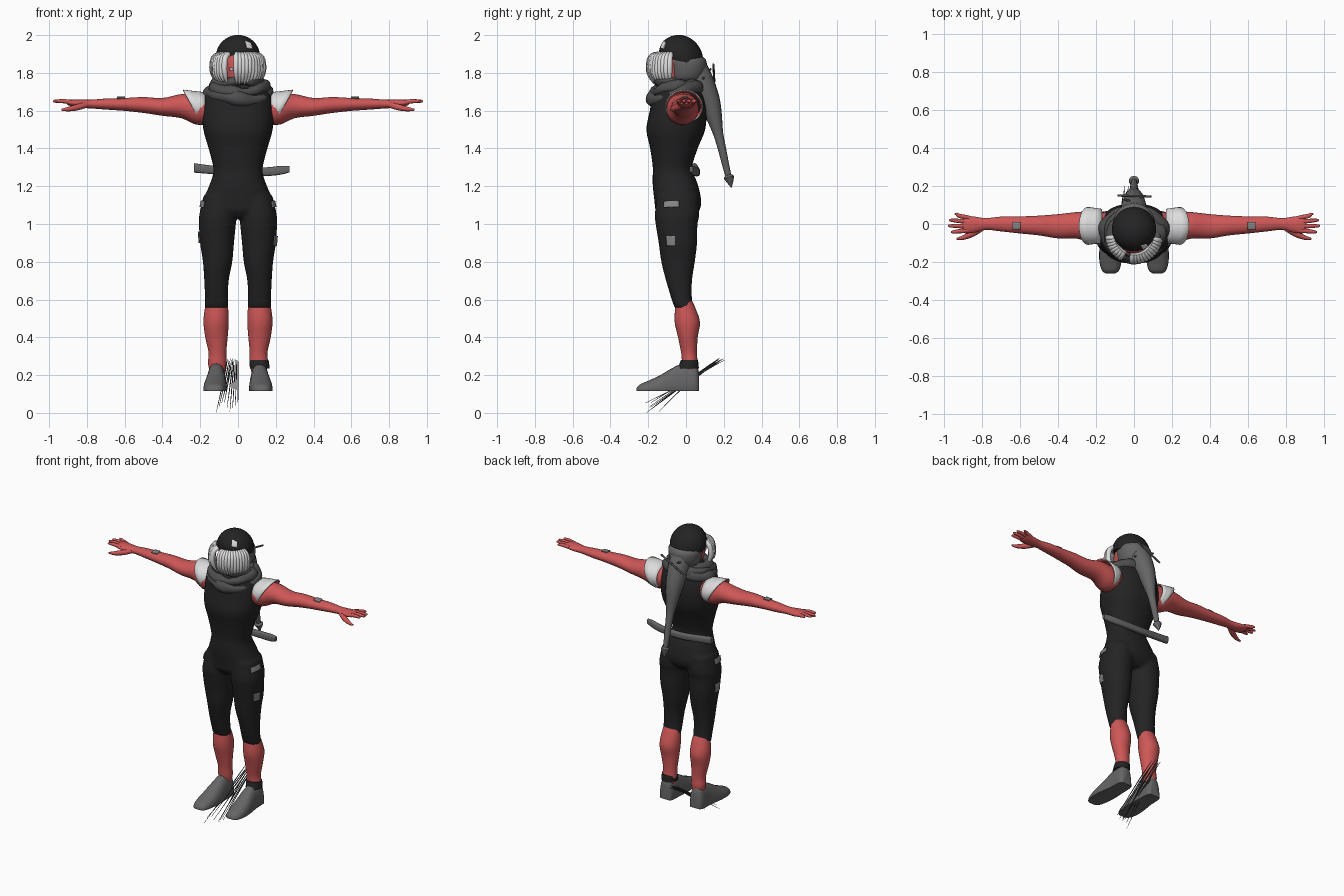
import bpy, bmesh, math, random
from mathutils import Vector

if "Cube" in bpy.data.objects:
    bpy.data.objects.remove(bpy.data.objects["Cube"])

random.seed(4)
TAU = 2 * math.pi


def material(name, r, g, b):
    m = bpy.data.materials.new(name)
    m.diffuse_color = (r, g, b, 1)
    m.use_nodes = True
    m.node_tree.nodes["Principled BSDF"].inputs["Base Color"].default_value = m.diffuse_color
    return m


BLACK = material("black cloth", 0.017, 0.017, 0.017)
RED = material("red skin", 0.62, 0.095, 0.095)
DARK = material("dark grey scarf", 0.075, 0.075, 0.075)
GREY = material("grey leather", 0.13, 0.13, 0.13)
MID = material("mid grey patch", 0.24, 0.24, 0.24)
WHITE = material("white", 0.72, 0.72, 0.72)


def finish(name, bm, mat, mirror=False, angle=50):
    bmesh.ops.recalc_face_normals(bm, faces=bm.faces)
    me = bpy.data.meshes.new(name)
    bm.to_mesh(me)
    bm.free()
    me.materials.append(mat)
    me.shade_smooth()
    me.set_sharp_from_angle(angle=math.radians(angle))
    ob = bpy.data.objects.new(name, me)
    bpy.context.collection.objects.link(ob)
    if mirror:
        ob.modifiers.new("mirror", "MIRROR")
    return ob


def skin(bm, rings, wrap=False, cap=True):
    """Join closed rings of points into a surface."""
    vs = [[bm.verts.new(p) for p in r] for r in rings]
    n, m = len(vs), len(vs[0])
    for i in range(n if wrap else n - 1):
        a, b = vs[i], vs[(i + 1) % n]
        for j in range(m):
            k = (j + 1) % m
            bm.faces.new((a[j], a[k], b[k], b[j]))
    if cap and not wrap:
        bm.faces.new(vs[0])
        bm.faces.new(vs[-1])


def densify(pts, k):
    """Catmull-Rom interpolation of tuples."""
    out = []
    for i in range(len(pts) - 1):
        p = [pts[max(i - 1, 0)], pts[i], pts[i + 1], pts[min(i + 2, len(pts) - 1)]]
        for s in range(k):
            t = s / k
            out.append([b + 0.5 * t * (c - a + t * (2 * a - 5 * b + 4 * c - d + t * (3 * (b - c) + d - a)))
                        for a, b, c, d in zip(*p)])
    return out + [list(pts[-1])]


def loft(bm, secs, axis="z", p=2.0, n=28, k=4, floor=None):
    """Sections (t, a, b, ra, rb): superellipses across an axis."""
    rings = []
    for t, a, b, ra, rb in densify(secs, k):
        ring = []
        for j in range(n):
            c, s = math.cos(TAU * j / n), math.sin(TAU * j / n)
            u = a + ra * math.copysign(abs(c) ** (2 / p), c)
            v = b + rb * math.copysign(abs(s) ** (2 / p), s)
            if floor is not None:
                v = max(v, floor)
            ring.append({"x": (t, u, v), "y": (u, t, v), "z": (u, v, t)}[axis])
        rings.append(ring)
    skin(bm, rings)


def tube(bm, pts, n=10, k=3):
    """Round tube through (x, y, z, radius)."""
    q = densify(pts, k)
    rings = []
    for i, (x, y, z, r) in enumerate(q):
        d = (Vector(q[min(i + 1, len(q) - 1)][:3]) - Vector(q[max(i - 1, 0)][:3])).normalized()
        u = d.cross(Vector((0.31, 0.9, 0.2))).normalized()
        w = d.cross(u)
        rings.append([Vector((x, y, z)) + r * (u * math.cos(TAU * j / n) + w * math.sin(TAU * j / n))
                      for j in range(n)])
    skin(bm, rings)


def patch(name, center, axis, w, h, target, mat, mirror=False):
    """Thin patch laid onto a surface."""
    bm = bmesh.new()
    bmesh.ops.create_grid(bm, x_segments=7, y_segments=7, size=0.5)
    c = Vector(center)
    for v in bm.verts:
        a, b = v.co.x * w, v.co.y * h
        v.co = c + Vector({"x": (0, a, b), "y": (a, 0, b), "z": (a, b, 0)}[axis])
    ob = finish(name, bm, mat)
    s = ob.modifiers.new("wrap", "SHRINKWRAP")
    s.target = target
    s.wrap_mode = "ABOVE_SURFACE"
    s.offset = 0.005
    t = ob.modifiers.new("thickness", "SOLIDIFY")
    t.thickness = 0.006
    t.offset = 0
    if mirror:
        ob.modifiers.new("mirror", "MIRROR")
    return ob


# Bodysuit: torso and trouser legs fused together
bm = bmesh.new()
loft(bm, [(1.75, 0, -.04, .09, .08), (1.72, 0, -.042, .145, .11), (1.68, 0, -.042, .178, .135),
          (1.6, 0, -.042, .19, .15), (1.5, 0, -.054, .184, .156), (1.4, 0, -.064, .156, .126),
          (1.3, 0, -.072, .131, .104), (1.25, 0, -.065, .136, .112), (1.2, 0, -.055, .154, .121),
          (1.12, 0, -.043, .186, .124), (1.07, 0, -.045, .18, .115), (1.03, 0, -.045, .1, .08)], p=2.3)
for side in (1, -1):
    loft(bm, [(z, side * x, y, rx, ry) for z, x, y, rx, ry in (
        (1.15, .095, -.045, .088, .11), (1.05, .106, -.047, .099, .118), (1.0, .109, -.05, .098, .111),
        (.9, .111, -.043, .09, .102), (.8, .108, -.042, .078, .089), (.7, .114, -.037, .065, .069),
        (.6, .114, -.022, .061, .054), (.555, .114, -.008, .063, .052))], p=2.1)
body = finish("bodysuit", bm, BLACK)
m = body.modifiers.new("fuse", "REMESH")
m.mode = "VOXEL"
m.voxel_size = 0.009
m.use_smooth_shade = True
m = body.modifiers.new("soften", "SMOOTH")
m.iterations = 6

# Arms with hands
bm = bmesh.new()
loft(bm, [(.14, -.02, 1.615, .08, .085), (.22, -.018, 1.608, .085, .082), (.3, -.007, 1.624, .07, .064),
          (.4, -.012, 1.62, .064, .047), (.5, -.008, 1.63, .052, .042), (.6, -.005, 1.633, .045, .034),
          (.7, 0, 1.635, .039, .029), (.78, 0, 1.635, .031, .023), (.84, -.003, 1.637, .042, .022),
          (.89, -.003, 1.642, .046, .017), (.905, -.003, 1.643, .038, .011)], axis="x")
for y0, y1, x1 in ((.033, .052, .945), (.012, .02, .975), (-.012, -.01, .98), (-.034, -.042, .965)):
    tube(bm, [(.87, y0, 1.642, .012), (.92, (y0 + y1) / 2, 1.65, .0115), (x1 - .01, y1, 1.65, .008),
              (x1, y1, 1.649, .003)])
tube(bm, [(.8, -.02, 1.632, .016), (.85, -.05, 1.618, .017), (.9, -.072, 1.608, .012), (.935, -.078, 1.605, .005)])
arms = finish("arms", bm, RED, mirror=True)

# Flared cap sleeves, white outside and red inside
bm = bmesh.new()
rings = []
for s in (0, .33, .66, 1):
    ring = []
    for j in range(32):
        c, d = math.cos(TAU * j / 32), math.sin(TAU * j / 32)
        x1 = .243 + .047 * d
        ring.append((.17 + (x1 - .17) * s, -.01 + (.09 + .01 * s) * c, 1.622 + (.075 + .014 * s) * d))
    rings.append(ring)
skin(bm, rings, cap=False)
sleeves = finish("sleeves", bm, WHITE)
sleeves.data.materials.append(RED)
m = sleeves.modifiers.new("lining", "SOLIDIFY")
m.thickness = 0.006
m.material_offset = 1
sleeves.modifiers.new("mirror", "MIRROR")

# Bare shins
bm = bmesh.new()
loft(bm, [(.6, .114, -.012, .054, .042), (.55, .114, -.003, .062, .055), (.48, .116, .007, .067, .067),
          (.4, .114, .01, .059, .052), (.32, .109, .016, .047, .042), (.265, .11, .02, .049, .041),
          (.22, .11, .02, .04, .036)])
finish("shins", bm, RED, mirror=True)

# Shoes
bm = bmesh.new()
loft(bm, [(-.262, .124, .118, .022, .012), (-.245, .124, .118, .045, .032), (-.2, .124, .118, .058, .052),
          (-.14, .121, .118, .062, .08), (-.08, .117, .118, .058, .115), (-.03, .115, .118, .053, .14),
          (.03, .115, .118, .051, .15), (.055, .115, .118, .046, .135), (.068, .115, .118, .034, .1)],
     axis="y", p=2.4, floor=.116)
finish("shoes", bm, GREY, mirror=True)
bm = bmesh.new()
loft(bm, [(.235, .115, .012, .052, .056), (.262, .113, .016, .052, .05), (.28, .112, .018, .05, .045)])
finish("ankle_band", bm, BLACK)

# Head and neck
bm = bmesh.new()
loft(bm, [(1.66, 0, -.03, .05, .05), (1.72, 0, -.04, .048, .055), (1.745, 0, -.075, .05, .075),
          (1.78, 0, -.07, .07, .088), (1.83, 0, -.06, .082, .1), (1.88, 0, -.05, .085, .1),
          (1.93, 0, -.04, .07, .08)])
head = finish("head", bm, RED)
patch("eye", (-.042, -.165, 1.82), "y", .03, .014, head, WHITE)
patch("mouth", (-.015, -.155, 1.768), "y", .04, .007, head, BLACK)

# Cap, lower at the back
bm = bmesh.new()
rings = []
for i in range(13):
    f = math.radians(-12 + 100 * i / 12)
    rings.append([(.117 * math.cos(f) * math.cos(TAU * j / 36),
                   -.026 + .117 * math.cos(f) * math.sin(TAU * j / 36),
                   1.885 + .115 * math.sin(f) - .22 * (1 - i / 12) * .117 * math.sin(TAU * j / 36))
                  for j in range(36)])
skin(bm, rings)
cap = finish("cap", bm, BLACK)
patch("cap_patch", (.062, -.125, 1.953), "y", .042, .05, cap, WHITE)

# White locks around the face
bm = bmesh.new()
for deg in [-94 + 7.5 * i for i in range(12)] + [186 + 7.5 * i for i in range(8)]:
    a = math.radians(deg)
    e = random.uniform(-.008, .01)
    tube(bm, [(r * math.cos(a), -.06 + r * math.sin(a), z, w) for r, z, w in (
        (.098, 1.9, .014), (.128, 1.88, .016), (.138, 1.83, .016), (.132 + e / 2, 1.785, .013),
        (.112 + e, 1.745 + e, .003))], n=8)
finish("white_locks", bm, WHITE)

# Grey back hair running into a long tail with a pointed end
bm = bmesh.new()
loft(bm, [(1.745, 0, .005, .05, .06), (1.77, 0, .003, .088, .09), (1.82, 0, .006, .106, .104),
          (1.87, 0, .0, .108, .105), (1.895, 0, -.01, .08, .08)])
tube(bm, [(0, .05, 1.81, .07), (0, .085, 1.74, .068), (0, .125, 1.65, .056), (0, .148, 1.57, .043),
          (0, .17, 1.48, .027), (0, .19, 1.4, .022), (0, .213, 1.3, .018), (0, .226, 1.25, .015)], n=16)
tube(bm, [(0, .223, 1.262, .014), (0, .227, 1.248, .028), (0, .232, 1.23, .021), (0, .24, 1.193, .002)], k=1)
finish("back_hair_and_tail", bm, GREY)
bm = bmesh.new()
tube(bm, [(-.085, .15, 1.755, .006), (.09, .145, 1.845, .006)])
tube(bm, [(.07, .09, 1.77, .006), (-.05, .13, 1.82, .006)])
finish("hair_pins", bm, DARK)

# Scarf of three rumpled loops, dipping in front
bm = bmesh.new()
for q, (z, rx, ry, w, dip) in enumerate(((1.69, .15, .118, .034, .028), (1.718, .132, .112, .032, .014),
                                         (1.748, .118, .1, .027, -.006))):
    rings = []
    for i in range(48):
        a = TAU * i / 48
        r = w * (1 + .22 * math.sin(3 * a + 2 * q) + .12 * math.sin(7 * a + q))
        h = z + dip * math.sin(a) + .01 * math.sin(2 * a + 1.7 * q)
        rings.append([((rx + r * math.cos(b)) * math.cos(a), -.05 + (ry + r * math.cos(b)) * math.sin(a),
                       h + r * math.sin(b) + .004 * math.sin(5 * a + 3 * b)) for b in
                      [TAU * j / 14 for j in range(14)]])
    skin(bm, rings, wrap=True)
finish("scarf", bm, DARK)

# Curved sheath across the lower back
bm = bmesh.new()
loft(bm, [(-.232, .045, 1.297, .014, .025), (-.15, .05, 1.288, .016, .023), (0, .058, 1.275, .016, .022),
          (.15, .05, 1.277, .016, .023), (.23, .036, 1.285, .014, .023), (.272, .028, 1.29, .01, .016)],
     axis="x", p=3, n=16)
finish("sheath", bm, GREY)

# Cloth patches and pocket flaps
patch("thigh_patch", (.205, -.083, .91), "x", .055, .055, body, MID)
patch("other_thigh_patch", (-.205, -.05, .93), "x", .05, .06, body, MID)
patch("pocket_flap", (.21, -.085, 1.11), "x", .1, .036, body, MID, mirror=True)
patch("forearm_patch", (.62, -.01, 1.668), "z", .042, .04, arms, MID, mirror=True)

# Bundle of thin needles by the feet
bm = bmesh.new()
for i in range(9):
    f = i / 8
    tube(bm, [(-.055 + .055 * f, .195 + random.uniform(-.03, .01), .295 + random.uniform(-.02, .005), .001),
              (-.07 + .07 * f, .06, .2 + random.uniform(-.01, .01), .0035),
              (-.115 + .115 * f, -.14 - .08 * random.random(), random.uniform(.005, .06) if i else .002, .001)],
         n=5, k=2)
finish("needles", bm, DARK)
